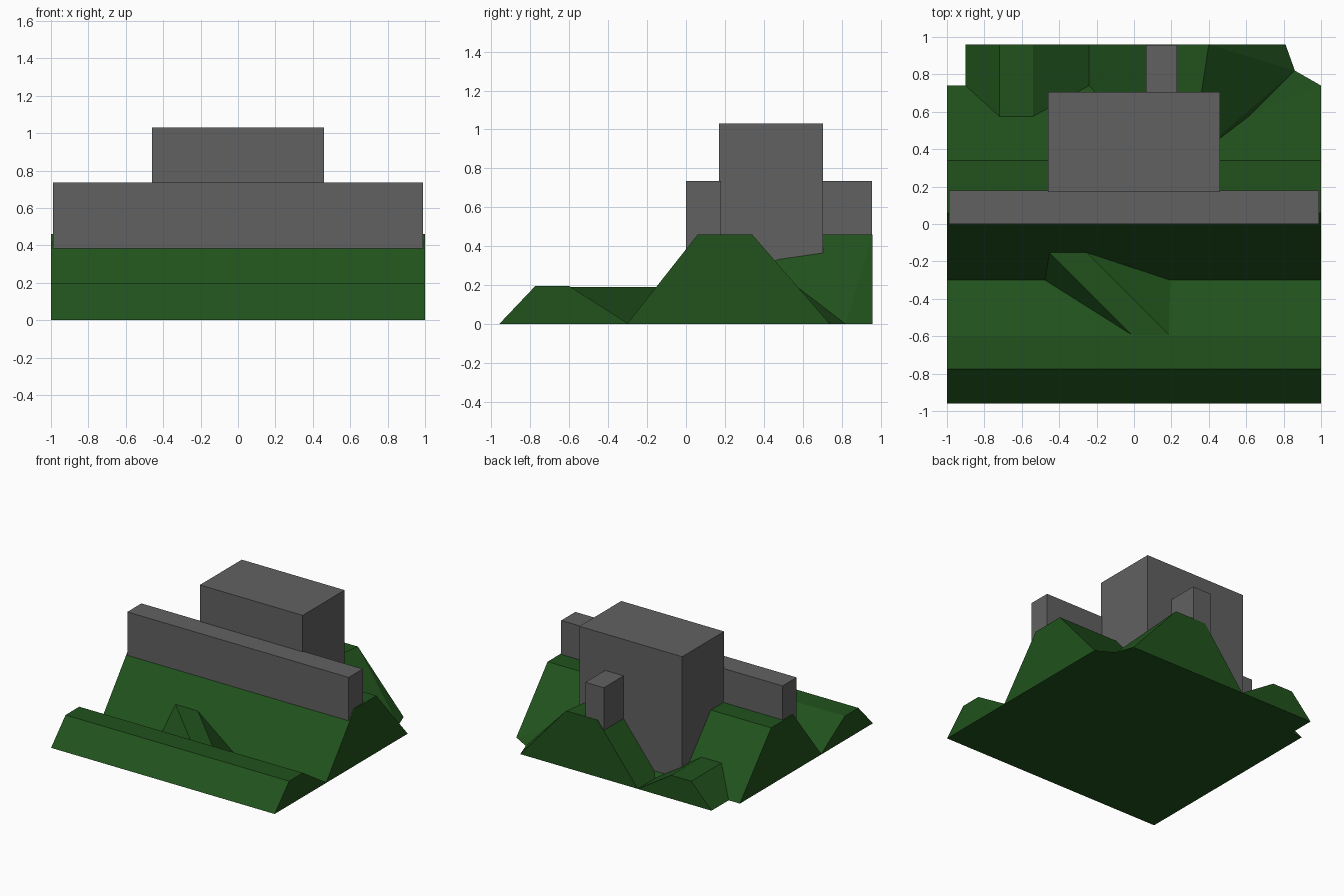
import bpy, bmesh

if "Cube" in bpy.data.objects:
    bpy.data.objects.remove(bpy.data.objects["Cube"])


def material(name, rgb):
    m = bpy.data.materials.new(name)
    m.diffuse_color = (*rgb, 1)
    m.use_nodes = True
    m.node_tree.nodes["Principled BSDF"].inputs["Base Color"].default_value = m.diffuse_color
    return m


grass = material("grass", (0.015, 0.085, 0.012))
concrete = material("concrete", (0.12, 0.12, 0.12))


def finish(name, bm, mat):
    bmesh.ops.recalc_face_normals(bm, faces=bm.faces)
    me = bpy.data.meshes.new(name)
    bm.to_mesh(me)
    bm.free()
    me.materials.append(mat)
    ob = bpy.data.objects.new(name, me)
    bpy.context.collection.objects.link(ob)
    return ob


def hull(name, pts):
    bm = bmesh.new()
    for p in pts:
        bm.verts.new(p)
    r = bmesh.ops.convex_hull(bm, input=bm.verts)
    loose = [v for v in set(r["geom_interior"] + r["geom_unused"])
             if isinstance(v, bmesh.types.BMVert)]
    bmesh.ops.delete(bm, geom=loose, context='VERTS')
    return finish(name, bm, grass)


def block(name, x0, x1, y0, y1, z0, z1):
    bm = bmesh.new()
    bmesh.ops.create_cube(bm, size=1)
    for v in bm.verts:
        v.co = (x1 if v.co.x > 0 else x0, y1 if v.co.y > 0 else y0, z1 if v.co.z > 0 else z0)
    return finish(name, bm, concrete)


# Low front bank and main rampart share one profile along x
profile = [(-0.96, 0), (-0.775, 0.195), (-0.6, 0.195), (-0.3, 0.004),
           (0.06, 0.46), (0.34, 0.46), (0.74, 0)]
bm = bmesh.new()
face = bm.faces.new([bm.verts.new((-1, y, z)) for y, z in profile])
ext = bmesh.ops.extrude_face_region(bm, geom=[face], use_keep_orig=True)
for v in ext["geom"]:
    if isinstance(v, bmesh.types.BMVert):
        v.co.x = 1
earthworks = finish("earthworks", bm, grass)

mounds = [
    # Diagonal ramp across the ditch
    hull("ditch_ramp", [(-0.46, -0.145, 0.19), (-0.26, -0.145, 0.19), (0.2, -0.605, 0.19),
                        (0, -0.605, 0.19), (-0.48, -0.3, 0), (0.2, -0.3, 0), (0, -0.605, 0),
                        (0.2, -0.605, 0), (-0.46, -0.145, 0), (-0.26, -0.145, 0)]),
    # Low rear bank
    hull("rear_bank", [(x, y, z) for y in (0.36, 0.96)
                       for x, z in ((-0.9, 0), (-0.72, 0.19), (-0.54, 0.19), (-0.24, 0))]),
    # High rear rampart with flared side
    hull("rear_rampart", [(-0.24, 0.96, 0), (0.12, 0.96, 0.46), (0.4, 0.96, 0.46), (0.81, 0.96, 0),
                          (0.86, 0.82, 0), (0.62, 0.58, 0.184), (0.305, 0.34, 0.46),
                          (0.12, 0.34, 0.46), (-0.24, 0.34, 0), (0.62, 0.5, 0)]),
    # Filled corner at the foot of the ramparts
    hull("corner_fill", [(0.62, 0.58, 0.184), (1, 0.74, 0), (0.86, 0.82, 0),
                         (0.62, 0.55, 0), (0.98, 0.7, 0)]),
]

# Join the earth into one skin
bpy.context.view_layer.objects.active = earthworks
for m in mounds:
    mod = earthworks.modifiers.new("join", 'BOOLEAN')
    mod.operation = 'UNION'
    mod.solver = 'EXACT'
    mod.object = m
    bpy.ops.object.modifier_apply(modifier=mod.name)
    bpy.data.objects.remove(m)

# Concrete walls and bunker
block("front_wall", -0.99, 0.99, 0, 0.18, 0.2, 0.735)
block("bunker", -0.46, 0.46, 0.17, 0.705, 0.01, 1.03)
block("rear_post", 0.065, 0.23, 0.69, 0.957, 0.3, 0.735)
